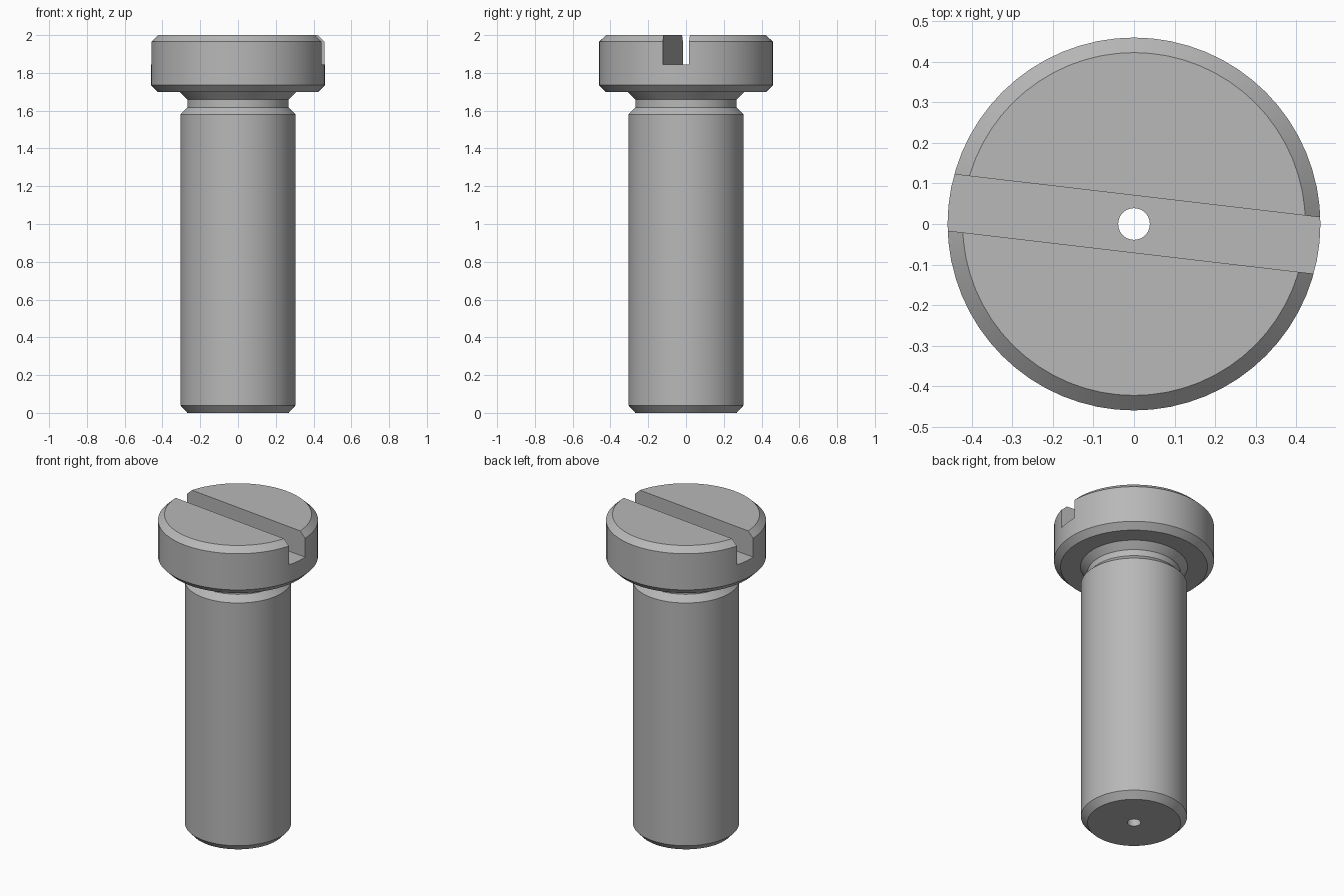
import bpy, bmesh, math
from mathutils import Matrix

cube = bpy.data.objects.get("Cube")
if cube:
    bpy.data.objects.remove(cube, do_unlink=True)

SEGMENTS = 64
BORE = 0.039

steel = bpy.data.materials.new("grey steel")
steel.use_nodes = True
colour = (0.48, 0.48, 0.48, 1)
steel.diffuse_color = colour
steel.node_tree.nodes["Principled BSDF"].inputs["Base Color"].default_value = colour


def add_object(name, bm):
    bmesh.ops.recalc_face_normals(bm, faces=bm.faces)
    mesh = bpy.data.meshes.new(name)
    bm.to_mesh(mesh)
    bm.free()
    mesh.materials.append(steel)
    obj = bpy.data.objects.new(name, mesh)
    bpy.context.collection.objects.link(obj)
    return obj


def lathe(name, profile):
    """Revolve a closed (radius, height) profile around z."""
    bm = bmesh.new()
    rings = []
    for i in range(SEGMENTS):
        a = 2 * math.pi * i / SEGMENTS
        rings.append([bm.verts.new((r * math.cos(a), r * math.sin(a), z)) for r, z in profile])
    for i, ring in enumerate(rings):
        after = rings[(i + 1) % SEGMENTS]
        for j in range(len(profile)):
            k = (j + 1) % len(profile)
            bm.faces.new((ring[j], after[j], after[k], ring[k]))
    return add_object(name, bm)


# Screw body: chamfered shank, undercut neck, flared shoulder, chamfered head and bore
screw = lathe("slotted_screw", [
    (BORE, 0), (0.268, 0), (0.305, 0.04), (0.305, 1.58),
    (0.268, 1.618), (0.268, 1.658), (0.308, 1.698),
    (0.423, 1.698), (0.46, 1.735), (0.46, 1.965), (0.423, 2.0), (BORE, 2.0),
])

# Driver slot across the head
bm = bmesh.new()
bmesh.ops.create_cube(bm, size=1, matrix=(
    Matrix.Rotation(math.radians(-6.7), 4, "Z")
    @ Matrix.Translation((0, 0, 2.045))
    @ Matrix.Diagonal((1.2, 0.14, 0.4, 1))))
cutter = add_object("slot_cutter", bm)
cutter.hide_render = True

bpy.ops.object.select_all(action="DESELECT")
bpy.context.view_layer.objects.active = screw
screw.select_set(True)
cut = screw.modifiers.new("driver slot", "BOOLEAN")
cut.operation = "DIFFERENCE"
cut.solver = "EXACT"
cut.object = cutter
bpy.ops.object.modifier_apply(modifier=cut.name)
bpy.data.objects.remove(cutter, do_unlink=True)

bpy.ops.object.shade_smooth_by_angle(angle=math.radians(30))
